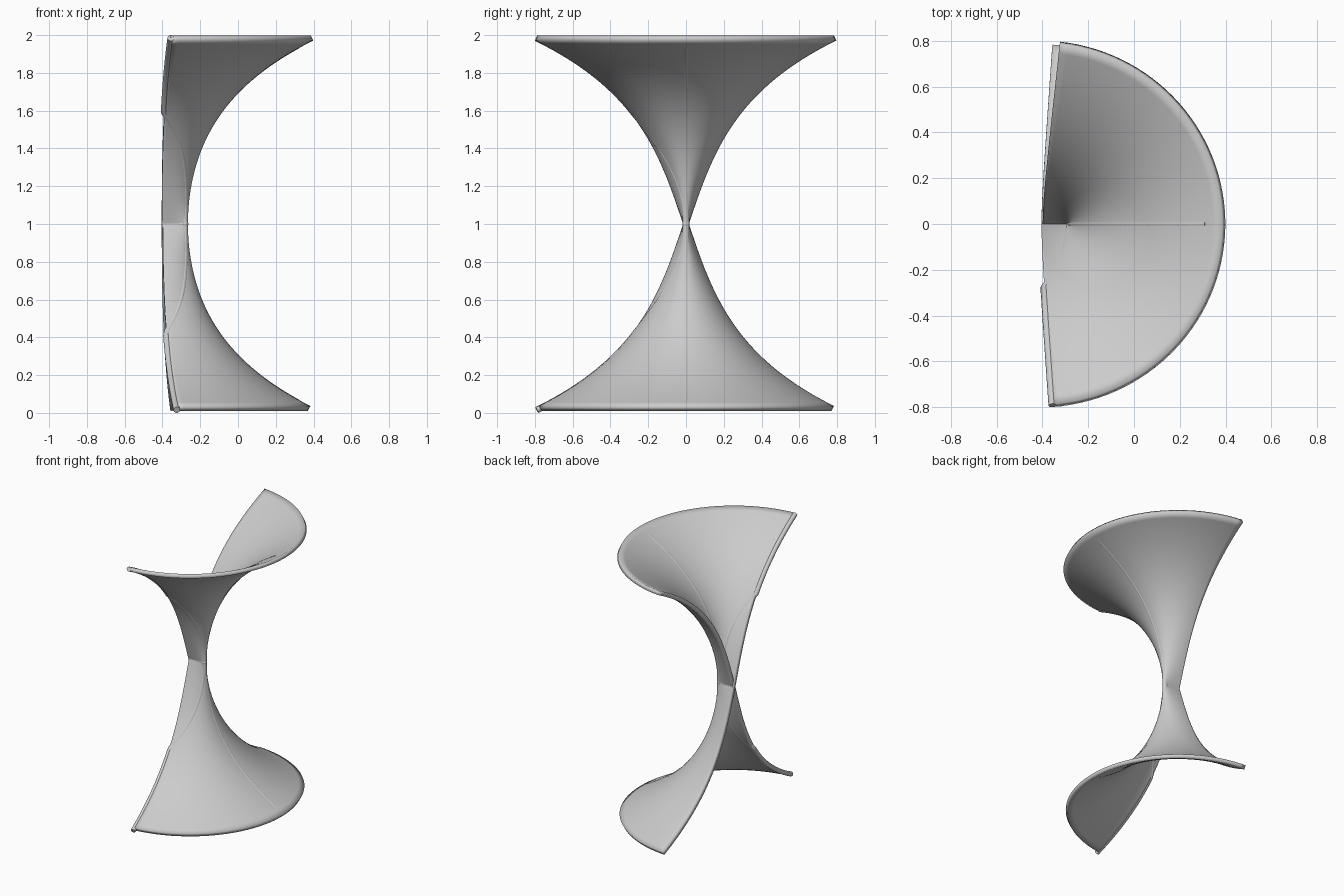
import bpy, bmesh
from math import cos, sin, cosh, sinh
from mathutils import Vector

cube = bpy.data.objects.get("Cube")
if cube:
    bpy.data.objects.remove(cube, do_unlink=True)

SCALE = 0.1313
CENTRE = Vector((-0.413, 0, 1))
U_MIN, U_MAX = -1.5, 1.46
V_MIN, V_MAX = -2.48, 2.5
U_STEPS, V_STEPS = 60, 100

grey = bpy.data.materials.new("light_grey")
colour = (0.6, 0.6, 0.6, 1)
grey.use_nodes = True
grey.diffuse_color = colour
grey.node_tree.nodes["Principled BSDF"].inputs["Base Color"].default_value = colour


def surface(u, v):
    """Point on the pinched saddle surface."""
    return CENTRE + SCALE * Vector((cosh(v) * cos(u), sinh(v) * sin(u), 3 * v))


def lerp(a, b, t):
    return a + (b - a) * t


def smooth(obj):
    bpy.ops.object.select_all(action='DESELECT')
    obj.select_set(True)
    bpy.context.view_layer.objects.active = obj
    bpy.ops.object.shade_smooth_by_angle(angle=0.7)


# Curved shell: a grid over the surface, thickened evenly to both sides
bm = bmesh.new()
rows = [[bm.verts.new(surface(lerp(U_MIN, U_MAX, i / U_STEPS), lerp(V_MIN, V_MAX, j / V_STEPS)))
         for i in range(U_STEPS + 1)] for j in range(V_STEPS + 1)]
for low, high in zip(rows, rows[1:]):
    for i in range(U_STEPS):
        bm.faces.new((low[i], low[i + 1], high[i + 1], high[i]))
mesh = bpy.data.meshes.new("curved_shell")
bm.to_mesh(mesh)
bm.free()
shell = bpy.data.objects.new("curved_shell", mesh)
bpy.context.collection.objects.link(shell)
mesh.materials.append(grey)
solid = shell.modifiers.new("thickness", 'SOLIDIFY')
solid.thickness = 0.03
solid.offset = 0
smooth(shell)


# Round rods lying in the shell
def rod(name, path, steps=80):
    curve = bpy.data.curves.new(name, 'CURVE')
    curve.dimensions = '3D'
    curve.bevel_depth = 0.0175
    curve.bevel_resolution = 3
    curve.use_fill_caps = True
    spline = curve.splines.new('POLY')
    spline.points.add(steps)
    for k, point in enumerate(spline.points):
        point.co = (*surface(*path(k / steps)), 1)
    obj = bpy.data.objects.new(name, curve)
    bpy.context.collection.objects.link(obj)
    curve.materials.append(grey)
    bpy.ops.object.select_all(action='DESELECT')
    obj.select_set(True)
    bpy.context.view_layer.objects.active = obj
    bpy.ops.object.convert(target='MESH')
    smooth(bpy.context.view_layer.objects.active)


def diagonal(t):
    v = lerp(-2.5, 2.5, t)
    return max(U_MIN, min(U_MAX, -v)), v


rod("spine_rod", lambda t: (0, lerp(-2.4, 2.4, t)))
rod("waist_rod", lambda t: (lerp(0, U_MAX, t), 0), 24)
rod("edge_rod", diagonal)

# Small rounded end of the waist rod
bpy.ops.mesh.primitive_uv_sphere_add(segments=16, ring_count=10, radius=0.019, location=surface(0, 0))
knob = bpy.context.object
knob.name = "waist_knob"
knob.data.materials.append(grey)
smooth(knob)
